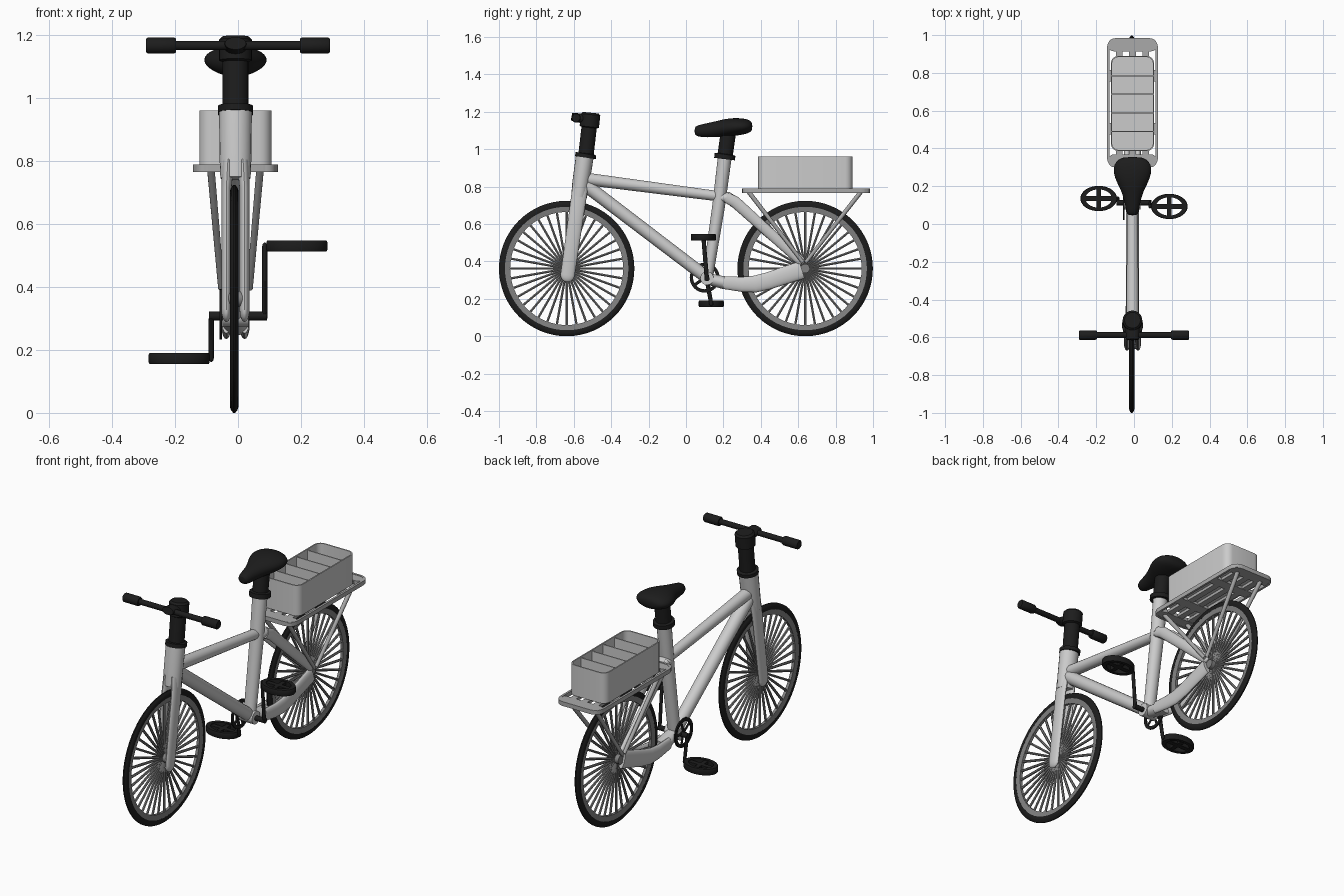
import bpy, bmesh, math
from mathutils import Vector

if "Cube" in bpy.data.objects:
    bpy.data.objects.remove(bpy.data.objects["Cube"])

C = -0.008  # centre plane of the frame


def mat(name, v):
    m = bpy.data.materials.new(name)
    m.diffuse_color = (v, v, v, 1)
    m.use_nodes = True
    m.node_tree.nodes["Principled BSDF"].inputs["Base Color"].default_value = m.diffuse_color
    return m


BLACK = mat("black", 0.012)
DARK = mat("dark_grey", 0.22)
MID = mat("mid_grey", 0.4)


def finish(name, bm, m=None, angle=40):
    bmesh.ops.recalc_face_normals(bm, faces=bm.faces[:])
    me = bpy.data.meshes.new(name)
    bm.to_mesh(me)
    bm.free()
    ob = bpy.data.objects.new(name, me)
    bpy.context.collection.objects.link(ob)
    if m:
        me.materials.append(m)
    if angle:
        bpy.ops.object.select_all(action='DESELECT')
        ob.select_set(True)
        bpy.context.view_layer.objects.active = ob
        bpy.ops.object.shade_smooth_by_angle(angle=math.radians(angle))
    return ob


def add_tube(bm, path, sides=20, round_end=False):
    """path: (x, y, z, radius_a, radius_b); radius_a lies along x where possible"""
    P = [(Vector(p[:3]), p[3], p[4] if len(p) > 4 else p[3]) for p in path]
    if round_end:
        end, a, b = P[-1]
        t = (end - P[-2][0]).normalized()
        P += [(end + t * b * math.sin(w), a * math.cos(w), b * math.cos(w))
              for w in (0.4, 0.8, 1.15, 1.45)]
    rings = []
    for i, (p, a, b) in enumerate(P):
        t = (P[min(i + 1, len(P) - 1)][0] - P[max(i - 1, 0)][0]).normalized()
        ref = Vector((0, 1, 0)) if abs(t.x) > 0.9 else Vector((1, 0, 0))
        u = (ref - t * ref.dot(t)).normalized()
        v = t.cross(u)
        rings.append([bm.verts.new(p + u * a * math.cos(k * math.tau / sides)
                                   + v * b * math.sin(k * math.tau / sides)) for k in range(sides)])
    for r, s in zip(rings, rings[1:]):
        for k in range(sides):
            bm.faces.new((r[k], r[(k + 1) % sides], s[(k + 1) % sides], s[k]))
    bm.faces.new(rings[0])
    bm.faces.new(rings[-1])


def tube(name, path, m=None, sides=20, round_end=False):
    bm = bmesh.new()
    add_tube(bm, path, sides, round_end)
    return finish(name, bm, m)


def add_loop(bm, prof, sx=1, sy=1, steps=64, axis='X'):
    """closed (radius, offset) profile turned about x or z"""
    rings = []
    for k in range(steps):
        c, s = math.cos(k * math.tau / steps), math.sin(k * math.tau / steps)
        rings.append([bm.verts.new((o, r * c, r * s) if axis == 'X' else (r * c * sx, r * s * sy, o))
                      for r, o in prof])
    n = len(prof)
    for k in range(steps):
        a, b = rings[k], rings[(k + 1) % steps]
        for j in range(n):
            bm.faces.new((a[j], a[(j + 1) % n], b[(j + 1) % n], b[j]))


def add_box(bm, c, size):
    vs = bmesh.ops.create_cube(bm, size=1)["verts"]
    for v in vs:
        v.co = Vector([c[i] + v.co[i] * size[i] for i in range(3)])


def rounded(cx, cy, w, d, r, n=5):
    """rounded rectangle outline"""
    pts = []
    for q, (sx, sy) in enumerate(((1, 1), (-1, 1), (-1, -1), (1, -1))):
        for k in range(n + 1):
            a = (q + k / n) * math.pi / 2
            pts.append((cx + sx * (w / 2 - r) + r * math.cos(a), cy + sy * (d / 2 - r) + r * math.sin(a)))
    return pts


def add_skin(bm, loops, cap):
    """bridge (outline, z) loops; cap the last, or close back to the first"""
    rings = [[bm.verts.new((x, y, z)) for x, y in pts] for pts, z in loops]
    n = len(rings[0])
    for r, s in zip(rings, rings[1:] + ([] if cap else rings[:1])):
        for k in range(n):
            bm.faces.new((r[k], r[(k + 1) % n], s[(k + 1) % n], s[k]))
    if cap:
        bm.faces.new(rings[0])
        bm.faces.new(rings[-1])


# Wheels
for label, y in (("front", -0.638), ("rear", 0.637)):
    bm = bmesh.new()
    add_loop(bm, [(.330, -.012), (.342, -.014), (.354, -.010), (.362, -.003),
                  (.362, .003), (.354, .010), (.342, .014), (.330, .012)])
    tyre = finish(label + "_tyre", bm, BLACK)
    bm = bmesh.new()
    add_loop(bm, [(.302, -.008), (.332, -.012), (.332, .012), (.302, .008)])
    rim = finish(label + "_rim", bm, DARK)
    bm = bmesh.new()
    for k in range(36):
        c, s = math.cos(k * math.tau / 36), math.sin(k * math.tau / 36)
        add_tube(bm, [(0, .02 * c, .02 * s, .007), (0, .306 * c, .306 * s, .007)], 6)
    add_tube(bm, [(-.03, 0, 0, .025), (.03, 0, 0, .025)], 16)
    spokes = finish(label + "_spokes", bm, DARK)
    for o in (tyre, rim, spokes):
        o.location = (-0.012, y, 0.362)

# Head tube and fork legs
tube("head_tube", [(C, -.540, .97, .052, .048), (C, -.562, .82, .051, .046), (C, -.572, .745, .048, .042)])
for side, s in (("left", -1), ("right", 1)):
    tube(side + "_fork_leg", [(C + s * .024, -.565, .80, .020, .042), (C + s * .029, -.578, .71, .016, .041),
                              (C + s * .029, -.633, .327, .016, .038)], round_end=True)

# Main frame tubes
tube("top_tube", [(C, -.54, .842, .033), (C, .20, .745, .027)])
tube("down_tube", [(C, -.54, .81, .036), (C, .11, .315, .034)])
tube("seat_tube", [(C, .207, .955, .040, .037), (C, .175, .70, .037, .034), (C, .115, .31, .034, .028)])
tube("bottom_bracket", [(C - .042, .112, .31, .036), (C + .042, .112, .31, .036)])

# Rear stays, split around the wheel
tube("seat_stay_bridge", [(C, .18, .74, .036, .028), (C, .225, .742, .044, .030), (C, .262, .715, .045, .030)],
     round_end=True)
tube("chain_stay_bridge", [(C, .10, .31, .034, .030), (C, .20, .287, .042, .034), (C, .255, .28, .042, .035)])
for side, s in (("left", -1), ("right", 1)):
    x = C + s * .029
    tube(side + "_seat_stay", [(x, .215, .742, .016, .028), (x, .26, .72, .016, .031),
                               (x, .61, .405, .016, .026)], round_end=True)
    tube(side + "_chain_stay", [(x, .20, .287, .014, .034), (x, .30, .277, .016, .040), (x, .37, .279, .016, .045),
                                (x, .44, .296, .016, .046), (x, .62, .355, .016, .048)])

# Stem, handlebar and grips
tube("stem", [(C, -.538, .955, .056), (C, -.535, .975, .056), (C, -.534, .978, .041), (C, -.518, 1.115, .041),
              (C, -.517, 1.12, .052), (C, -.510, 1.185, .052), (C, -.509, 1.195, .042)], BLACK, 24)
tube("stem_clamp", [(C, -.51, 1.155, .036, .026), (C, -.59, 1.17, .036, .024), (C, -.612, 1.174, .034, .02)], BLACK)
tube("handlebar", [(-.21, -.588, 1.167, .015), (.21, -.588, 1.167, .015)], BLACK)
for side, s in (("left", -1), ("right", 1)):
    tube(side + "_grip", [(s * .197, -.588, 1.167, .022), (s * .203, -.588, 1.167, .025),
                          (s * .287, -.588, 1.167, .025), (s * .292, -.588, 1.167, .021)], BLACK)

# Seat post and seat
tube("seat_post", [(C, .206, .947, .056), (C, .209, .972, .056), (C, .210, .975, .041),
                   (C, .228, 1.10, .041)], BLACK)
seat = tube("seat", [(C, .045, 1.097, .020, .018), (C, .06, 1.097, .033, .031), (C, .11, 1.100, .040, .038),
                     (C, .17, 1.108, .056, .043), (C, .22, 1.115, .084, .049), (C, .27, 1.120, .102, .048),
                     (C, .315, 1.122, .100, .042), (C, .343, 1.122, .075, .033), (C, .355, 1.122, .045, .018)],
            BLACK, 24)
sub = seat.modifiers.new("smooth", 'SUBSURF')
sub.levels = sub.render_levels = 1

# Chainring
bm = bmesh.new()
add_loop(bm, [(.062, -.004), (.080, -.004), (.080, .004), (.062, .004)], steps=40)
for k in range(5):
    a = k * math.tau / 5
    add_tube(bm, [(0, 0, 0, .004, .008), (0, .066 * math.cos(a), .066 * math.sin(a), .004, .008)], 8)
ring = finish("chainring", bm, BLACK)
ring.location = (-.055, .10, .313)

# Cranks and pedals
for side, s, py, pz in (("right", 1, .093, .53), ("left", -1, .135, .173)):
    tube(side + "_crank_axle", [(C, .112, .308, .014), (s * .092, .112, .308, .014)], BLACK, 16)
    tube(side + "_crank", [(s * .085, .112, .300, .008, .012), (s * .085, py, pz, .008, .011)], BLACK, 12, True)
    bm = bmesh.new()
    add_loop(bm, [(.72, -.017), (.97, -.017), (1, -.012), (1, .012), (.97, .017), (.72, .017)],
             .097, .067, 40, 'Z')
    add_box(bm, (0, 0, 0), (.18, .026, .024))
    add_box(bm, (0, 0, 0), (.024, .11, .024))
    pedal = finish(side + "_pedal", bm, BLACK)
    pedal.location = (s * .187, py, pz)

# Rear rack: outer frame, end plates, slats and struts
bm = bmesh.new()
outer, inner = rounded(C, .642, .27, .685, .05), rounded(C, .642, .246, .661, .04)
add_skin(bm, [(outer, .765), (outer, .789), (inner, .789), (inner, .765)], False)
for y in (.335, .948):
    add_skin(bm, [(rounded(C, y, .256, .068, .03), .767), (rounded(C, y, .256, .068, .03), .787)], True)
for y in (.505, .785):
    add_box(bm, (C, y, .776), (.255, .06, .016))
for x in (-.07, 0, .07):
    add_box(bm, (C + x, .642, .777), (.035, .60, .016))
finish("rack", bm, MID, 30)
for side, s in (("left", -1), ("right", 1)):
    for end, y, yb in (("front", .335, .625), ("rear", .935, .64)):
        tube(f"{side}_{end}_rack_strut", [(C + s * .078, y, .772, .012), (C + s * .045, yb, .395, .010)], MID, 12)

# Crate with dividers
bm = bmesh.new()
outer, inner = rounded(C, .638, .23, .505, .04), rounded(C, .638, .216, .491, .033)
add_skin(bm, [(outer, .789), (outer, .96), (inner, .96), (inner, .80)], True)
for k in range(1, 5):
    add_box(bm, (C, .392 + k * .491 / 5, .876), (.218, .006, .155))
finish("crate", bm, None, 30)
